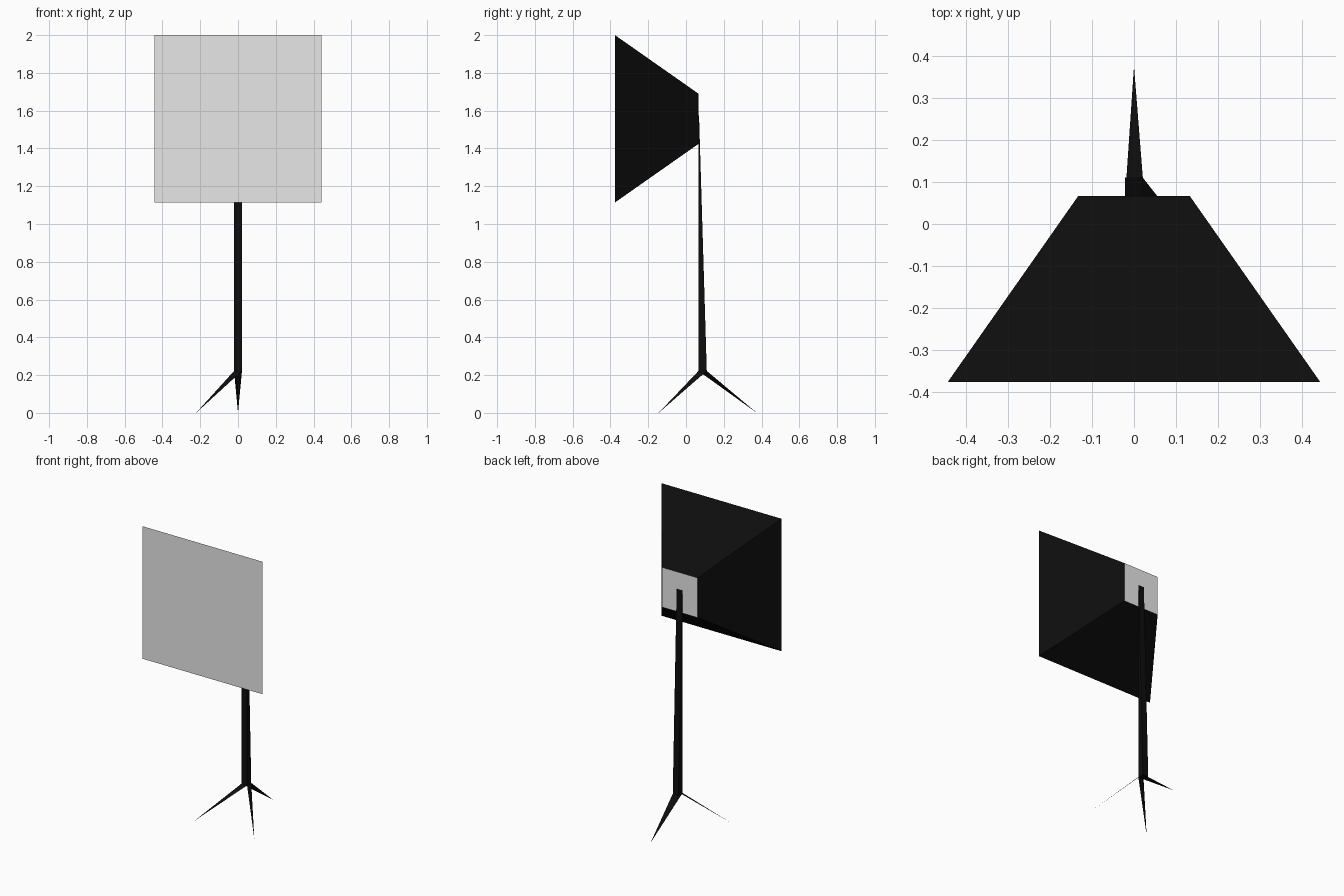
import bpy, bmesh, math
from mathutils import Matrix

if "Cube" in bpy.data.objects:
    bpy.data.objects.remove(bpy.data.objects["Cube"])


def material(name, value):
    m = bpy.data.materials.new(name)
    m.diffuse_color = (value, value, value, 1)
    m.use_nodes = True
    m.node_tree.nodes["Principled BSDF"].inputs["Base Color"].default_value = m.diffuse_color
    return m


BLACK = material("black fabric", 0.004)
WHITE = material("diffuser white", 0.8)


def add(name, bm, mats):
    me = bpy.data.meshes.new(name)
    bm.to_mesh(me)
    bm.free()
    for m in mats:
        me.materials.append(m)
    ob = bpy.data.objects.new(name, me)
    bpy.context.collection.objects.link(ob)
    return ob


# softbox: four-sided frustum, wide end forward, pale front and back panels
FRONT, BACK, MID_Z = -0.376, 0.066, 1.557
bm = bmesh.new()
bmesh.ops.create_cone(bm, cap_ends=True, segments=4,
                      radius1=0.443 * math.sqrt(2), radius2=0.133 * math.sqrt(2),
                      depth=BACK - FRONT)
bm.transform(Matrix.Translation((0, (FRONT + BACK) / 2, MID_Z))
             @ Matrix.Rotation(-math.pi / 2, 4, 'X')
             @ Matrix.Rotation(math.pi / 4, 4, 'Z'))
bm.normal_update()
for f in bm.faces:
    f.material_index = 1 if abs(f.normal.y) > 0.9 else 0
add("softbox", bm, [BLACK, WHITE])

# pole: square bar whose back face tapers towards the top
W, Y0, Y1, Z0, Z1 = 0.021, 0.066, 0.11, 0.222, 1.575
bm = bmesh.new()
bmesh.ops.create_cube(bm, size=2)
for v in bm.verts:
    top = v.co.z > 0
    back = (0.069 if top else Y1) if v.co.y > 0 else Y0
    v.co = (v.co.x * W, back, Z1 if top else Z0)
add("pole", bm, [BLACK])

# tripod legs: flat blades from pairs of pole corners to pointed feet
a, b, c = (-W, Y0, Z0), (W, Y0, Z0), (W, Y1, Z0)
legs = {"left_leg": (a, b, (-0.222, -0.145, 0)),
        "right_leg": (b, c, (0.222, -0.145, 0)),
        "back_leg": (c, a, (0, 0.375, 0))}
for name, pts in legs.items():
    bm = bmesh.new()
    bm.faces.new([bm.verts.new(p) for p in pts])
    bm.normal_update()
    add(name, bm, [BLACK])
